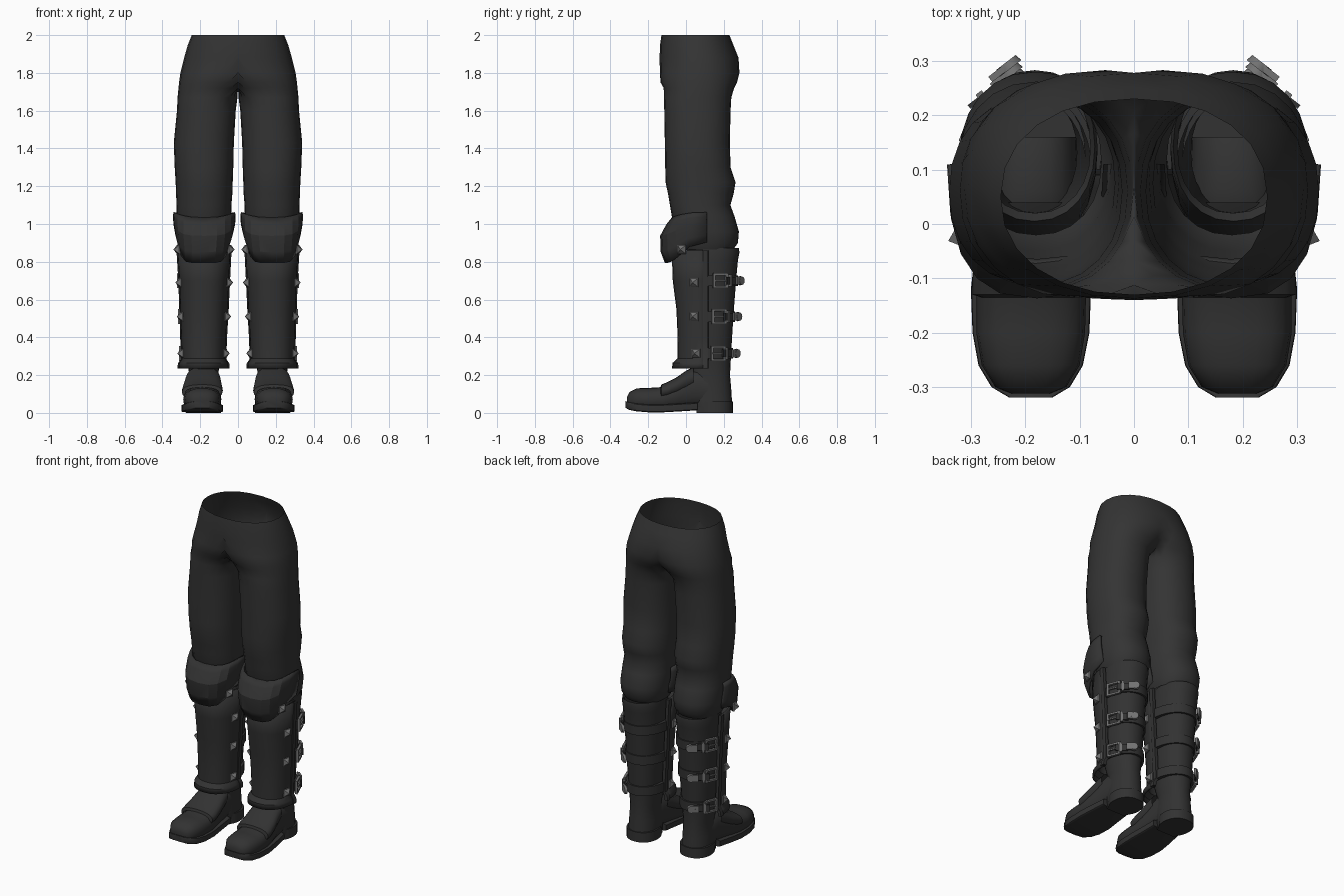
import bpy, bmesh, math
from mathutils import Vector, Matrix

if "Cube" in bpy.data.objects:
    bpy.data.objects.remove(bpy.data.objects["Cube"])


def material(name, r, g, b):
    m = bpy.data.materials.new(name)
    m.diffuse_color = (r, g, b, 1)
    m.use_nodes = True
    m.node_tree.nodes["Principled BSDF"].inputs["Base Color"].default_value = m.diffuse_color
    return m


CLOTH = material("charcoal cloth", 0.034, 0.034, 0.034)
LEATHER = material("black leather", 0.032, 0.032, 0.032)
METAL = material("dull steel", 0.17, 0.17, 0.17)


def power(v, p):
    return math.copysign(abs(v) ** (2 / p), v)


def oval(u0, u1, v0, v1, n, p=2.0):
    """Closed rounded-box outline."""
    out = []
    for i in range(n):
        a = 2 * math.pi * i / n
        out.append(((u0 + u1) / 2 + (u1 - u0) / 2 * power(math.cos(a), p),
                    (v0 + v1) / 2 + (v1 - v0) / 2 * power(math.sin(a), p)))
    return out


def finish(name, bm, mat, angle=35, thick=0):
    """Turn a right-hand part into an object mirrored across x = 0."""
    bmesh.ops.recalc_face_normals(bm, faces=bm.faces)
    me = bpy.data.meshes.new(name)
    bm.to_mesh(me)
    bm.free()
    me.materials.append(mat)
    ob = bpy.data.objects.new(name, me)
    bpy.context.collection.objects.link(ob)
    bpy.ops.object.select_all(action='DESELECT')
    ob.select_set(True)
    bpy.context.view_layer.objects.active = ob
    if angle:
        bpy.ops.object.shade_smooth_by_angle(angle=math.radians(angle))
    if thick:
        s = ob.modifiers.new("thickness", 'SOLIDIFY')
        s.thickness = thick
        s.offset = 0
    m = ob.modifiers.new("mirror", 'MIRROR')
    m.use_clip = True
    m.merge_threshold = 0.0005
    return ob


def loft(rings, closed=True, caps=False):
    bm = bmesh.new()
    rows = [[bm.verts.new(p) for p in r] for r in rings]
    n = len(rows[0])
    for a, b in zip(rows, rows[1:]):
        for i in range(n if closed else n - 1):
            j = (i + 1) % n
            bm.faces.new((a[i], a[j], b[j], b[i]))
    if caps:
        bm.faces.new(rows[0])
        bm.faces.new(rows[-1])
    return bm


def upright(table, n=24, p=2.2):
    return [[(x, y, z) for x, y in oval(x0, x1, y0, y1, n, p)]
            for z, x0, x1, y0, y1 in table]


def lengthwise(table, n=20, p=2.4):
    return [[(x, y, z) for x, z in oval(x0, x1, z0, z1, n, p)]
            for y, x0, x1, z0, z1 in table]


# Trousers: one leg running into half a pelvis, open at the waist
rings = upright([
    (2.0, -.245, .245, -.13, .23), (1.95, -.265, .265, -.137, .25),
    (1.88, -.285, .285, -.14, .278), (1.8, -.2, .305, -.138, .283),
    (1.75, -.1, .312, -.135, .27), (1.72, -.05, .315, -.118, .255),
    (1.67, .003, .32, -.117, .24), (1.6, .012, .323, -.115, .236),
    (1.43, .022, .34, -.112, .232), (1.3, .025, .335, -.11, .236),
    (1.22, .028, .33, -.108, .262), (1.16, .03, .328, -.095, .252),
    (1.1, .035, .325, -.085, .235), (1.04, .035, .325, -.075, .257),
    (.96, .04, .322, -.05, .28), (.9, .045, .315, -.04, .275),
    (.865, .06, .30, -.02, .25)])
bm = loft([[(max(0, x), y, z) for x, y, z in r] for r in rings])
seam = [f for f in bm.faces if all(v.co.x < 1e-5 for v in f.verts)]
bmesh.ops.delete(bm, geom=seam, context='FACES')
bmesh.ops.remove_doubles(bm, verts=bm.verts, dist=1e-5)
finish("trousers", bm, CLOTH, 60)

# Boot: shaft, foot, sole, heel and instep layer
finish("boot_shaft", loft(upright([
    (.85, .08, .285, .02, .262), (.872, .072, .295, .005, .28),
    (.85, .067, .298, .0, .283), (.81, .067, .298, -.01, .275),
    (.7, .07, .293, -.03, .265), (.5, .078, .285, -.005, .25),
    (.3, .092, .27, .0, .238), (.2, .105, .258, .03, .233),
    (.12, .1, .265, .0, .24), (.03, .098, .268, .03, .245)])), LEATHER, 50)
finish("boot_foot", loft(lengthwise([
    (-.312, .155, .225, .03, .085), (-.3, .125, .255, .015, .11),
    (-.26, .1, .28, .01, .13), (-.2, .09, .29, .005, .132),
    (-.12, .088, .29, .005, .137), (-.06, .092, .285, .01, .165),
    (0, .098, .275, .015, .205), (.06, .102, .268, .02, .235),
    (.16, .105, .262, .03, .2)]), caps=True), LEATHER, 50)
finish("boot_sole", loft(lengthwise([
    (-.319, .15, .23, .026, .062), (-.3, .118, .262, .016, .057),
    (-.26, .094, .286, .008, .05), (-.2, .082, .297, .003, .045),
    (-.12, .079, .3, .003, .045), (-.03, .087, .29, .008, .05),
    (.06, .093, .275, .014, .055)], p=9), caps=True), LEATHER)
heel = upright([(0, .09, .275, .05, .248), (.06, .09, .275, .05, .248)], 28)
finish("boot_heel", loft([[(x, max(y, .075) - (.02 if y < .075 else 0), z)
                           for x, y, z in r] for r in heel], caps=True), LEATHER)
finish("boot_instep", loft(lengthwise([
    (-.135, .1, .28, .07, .135), (-.13, .083, .297, .07, .15),
    (-.1, .08, .297, .075, .162), (-.05, .084, .29, .09, .188),
    (.0, .09, .28, .11, .223), (.04, .097, .272, .13, .242)])), LEATHER)

# Shin guard section by height: z, inner x, outer x, front y
SHIN = [(.235, .055, .31, -.068), (.262, .057, .307, -.066), (.285, .073, .292, -.04),
        (.4, .069, .295, -.038), (.55, .06, .3, -.045), (.7, .053, .305, -.064),
        (.86, .045, .315, -.07)]
BACK = .11


def shin_at(z):
    for a, b in zip(SHIN, SHIN[1:]):
        if a[0] <= z <= b[0]:
            t = (z - a[0]) / (b[0] - a[0])
            return [a[k] + (b[k] - a[k]) * t for k in (1, 2, 3)]
    return SHIN[-1][1:]


def front_arc(x0, x1, y0, z, n=14, p=2.4):
    pts = []
    for i in range(n + 1):
        a = math.pi + math.pi * i / n
        pts.append(((x0 + x1) / 2 + (x1 - x0) / 2 * power(math.cos(a), p),
                    BACK + (BACK - y0) * power(math.sin(a), p), z))
    return pts


finish("shin_guard", loft([front_arc(x0, x1, y0, z) for z, x0, x1, y0 in SHIN],
                          closed=False), LEATHER, 35, .012)

# Raised strips along the back edges of the shin guard
for label, k in (("inner", 1), ("outer", 2)):
    strip = [[(x, y, s[0]) for x, y in
              oval(s[k] - .011, s[k] + .011, BACK - .022, BACK + .008, 8, 5)]
             for s in SHIN]
    finish(label + "_guard_edge", loft(strip, caps=True), LEATHER)

# Knee flap: faceted panels, lower edge rising toward the sides
rows = []
for t, x0, x1, y0 in ((0, .022, .335, -.07), (.15, .02, .337, -.098),
                      (.4, .022, .335, -.13), (.75, .035, .325, -.127),
                      (1, .05, .315, -.105)):
    row = []
    for i, (x, y, _) in enumerate(front_arc(x0, x1, y0, 0, 10, 2.7)):
        side = abs(math.cos(math.pi * i / 10))
        top, low = 1.03 + .032 * side ** 2, .795 + .11 * side ** 5
        row.append((x, y, top + (low - top) * t))
    rows.append(row)
finish("knee_flap", loft(rows, closed=False), LEATHER, 18, .014)


def box(bm, frame, centre, size):
    bmesh.ops.create_cube(bm, size=1, matrix=frame @ Matrix.Translation(centre)
                          @ Matrix.Diagonal((*size, 1)))


def frame_at(point, normal):
    """Local x runs along the strap, y is up, z points outward."""
    n = Vector(normal).normalized()
    up = Vector((0, 0, 1))
    m = Matrix((up.cross(n), up, n)).transposed().to_4x4()
    m.translation = point
    return m


# Pyramid studs on both flanks of the guard and flap
bm = bmesh.new()
for z, y in ((.865, -.02), (.69, .045), (.51, .045), (.315, .055)):
    x0, x1, y0 = shin_at(z)
    if z > .8:
        x0, x1, y0 = .035, .325, -.127
    s = abs((y - BACK) / (BACK - y0))
    c = (1 - s ** 2.4) ** (1 / 2.4)
    for side in (-1, 1):
        point = ((x0 + x1) / 2 + side * (x1 - x0) / 2 * c, y, z)
        f = frame_at(point, (side, -.35, 0))
        box(bm, f, (0, 0, .006), (.046, .046, .008))
        bmesh.ops.create_cone(bm, cap_ends=True, segments=4, radius1=.029, radius2=0,
                              depth=.024, matrix=f @ Matrix.Translation((0, 0, .022))
                              @ Matrix.Rotation(math.pi / 4, 4, 'Z'))
finish("studs", bm, METAL, 0)

# Calf straps with buckles and metal tips
straps = bmesh.new()
buckles = bmesh.new()
tips = bmesh.new()
for z, ry in ((.7, .167), (.51, .152), (.315, .142)):
    x0, x1, _ = shin_at(z)
    cx, rx = (x0 + x1) / 2, (x1 - x0) / 2 - .004

    def rear(deg, off):
        a = math.radians(deg)
        return Vector((cx + (rx + off) * math.cos(a), BACK - .01 + (ry + off) * math.sin(a), z))

    # band with a closed rectangular section
    band = []
    for i in range(17):
        deg = 180 * i / 16
        band.append([straps.verts.new(rear(deg, o) + Vector((0, 0, h)))
                     for o, h in ((-.012, -.028), (.008, -.028), (.008, .028), (-.012, .028))])
    for a, b in zip(band, band[1:]):
        for i in range(4):
            j = (i + 1) % 4
            straps.faces.new((a[i], a[j], b[j], b[i]))
    # square buckle with a prong
    f = frame_at(rear(27, .014), (1, .4, 0))
    for s in (-1, 1):
        box(buckles, f, (s * .036, 0, 0), (.012, .078, .014))
        box(buckles, f, (0, s * .034, 0), (.078, .011, .014))
    box(buckles, f, (0, 0, .006), (.07, .008, .008))
    # loose strap end, keeper loop and rounded metal tip
    f = frame_at(rear(58, .016), (.62, .8, 0))
    box(straps, f, (-.03, 0, 0), (.07, .04, .008))
    box(buckles, f, (-.035, 0, .003), (.014, .064, .014))
    g = f @ Matrix.Translation((.025, 0, .016))
    box(tips, g, (-.01, 0, 0), (.036, .042, .012))
    bmesh.ops.create_cone(tips, cap_ends=True, segments=12, radius1=.025, radius2=.022,
                          depth=.014, matrix=g @ Matrix.Translation((.014, 0, 0)))
finish("calf_straps", straps, LEATHER, 30)
finish("buckles", buckles, METAL, 0)
finish("strap_tips", tips, METAL, 30)
